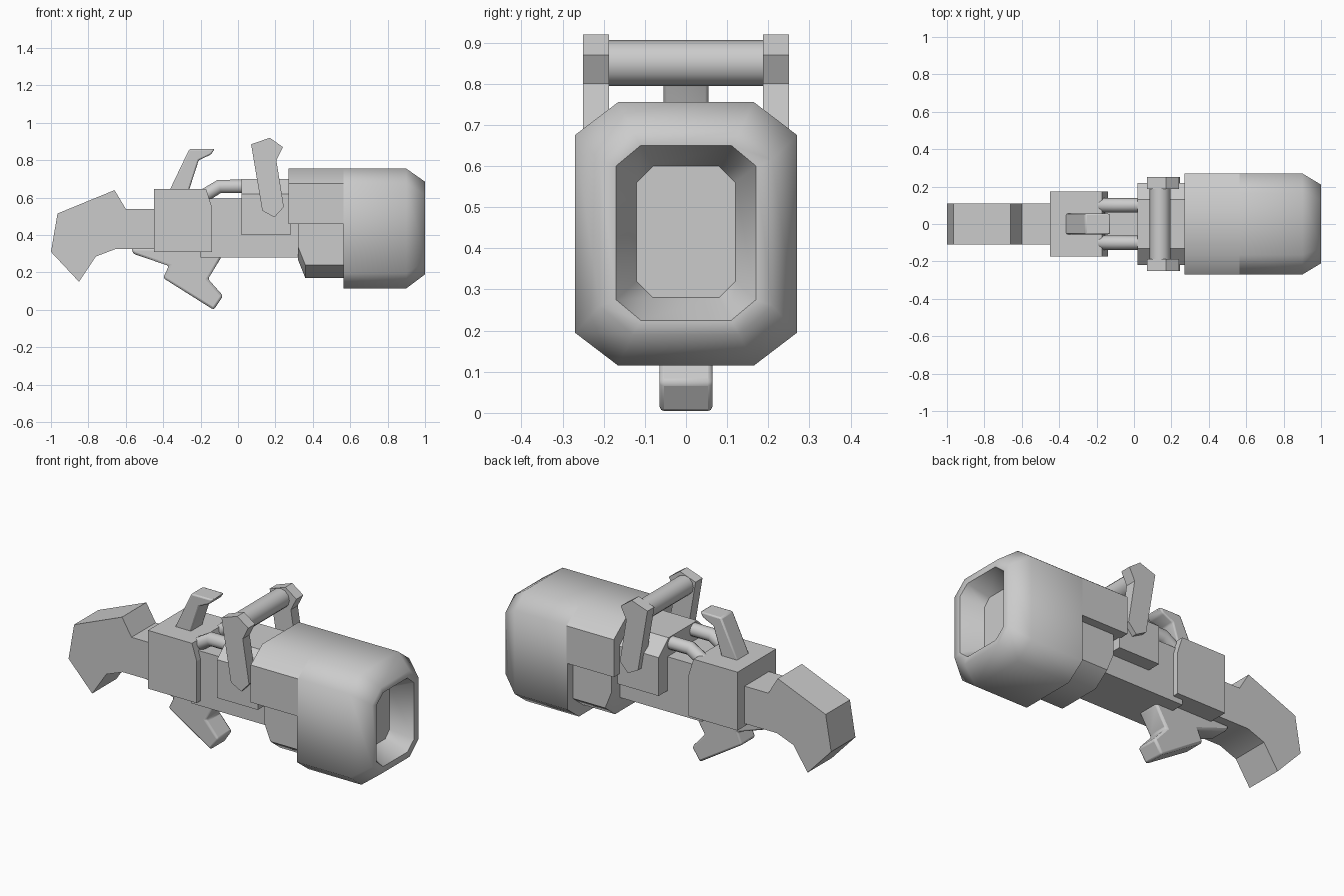
import bpy, bmesh, math
from mathutils import Vector

cube = bpy.data.objects.get("Cube")
if cube:
    bpy.data.objects.remove(cube, do_unlink=True)

grey = bpy.data.materials.new("plain grey")
grey.use_nodes = True
grey.diffuse_color = (0.6, 0.6, 0.6, 1)
bsdf = next(n for n in grey.node_tree.nodes if n.type == 'BSDF_PRINCIPLED')
bsdf.inputs["Base Color"].default_value = (0.6, 0.6, 0.6, 1)
bsdf.inputs["Roughness"].default_value = 0.6


def loft(name, rings, angle=0, bevel=0):
    """Skin equal-length rings of points and cap both ends."""
    bm = bmesh.new()
    vs = [[bm.verts.new(p) for p in ring] for ring in rings]
    n = len(vs[0])
    for a, b in zip(vs, vs[1:]):
        for i in range(n):
            j = (i + 1) % n
            bm.faces.new((a[i], a[j], b[j], b[i]))
    bm.faces.new(vs[0])
    bm.faces.new(vs[-1])
    bmesh.ops.recalc_face_normals(bm, faces=bm.faces)
    mesh = bpy.data.meshes.new(name)
    bm.to_mesh(mesh)
    bm.free()
    mesh.materials.append(grey)
    obj = bpy.data.objects.new(name, mesh)
    bpy.context.collection.objects.link(obj)
    if bevel:
        mod = obj.modifiers.new("soft edges", 'BEVEL')
        mod.width = bevel
        mod.segments = 2
        mod.limit_method = 'ANGLE'
    if angle:
        bpy.ops.object.select_all(action='DESELECT')
        obj.select_set(True)
        bpy.context.view_layer.objects.active = obj
        bpy.ops.object.shade_smooth_by_angle(angle=math.radians(angle))
    return obj


def prism(name, profile, y0, y1, angle=0, bevel=0):
    """Side profile (x, z) extruded between two y values."""
    return loft(name, [[(x, y, z) for x, z in profile] for y in (y0, y1)], angle, bevel)


def octagon(x, w, z0, z1, cy, cz):
    half = [(w - cy, z0), (w, z0 + cz), (w, z1 - cz), (w - cy, z1)]
    return [(x, y, z) for y, z in half] + [(x, -y, z) for y, z in reversed(half)]


def arch(x, w, z0, z1, cy, cz):
    """Section with flat end at z0 and chamfered corners towards z1."""
    s = 1 if z1 > z0 else -1
    half = [(w, z0), (w, z1 - s * cz), (w - cy, z1)]
    return [(x, y, z) for y, z in half] + [(x, -y, z) for y, z in reversed(half)]


def tube(name, path, r, sides=10):
    """Round tube along a path lying in a plane of constant x or y."""
    pts = [Vector(p) for p in path]
    normal = Vector((0, 1, 0)) if abs((pts[1] - pts[0]).y) < 1e-6 else Vector((1, 0, 0))
    rings = []
    for i, p in enumerate(pts):
        d = (pts[min(i + 1, len(pts) - 1)] - pts[max(i - 1, 0)]).normalized()
        side = d.cross(normal)
        rings.append([p + r * (math.cos(t) * normal + math.sin(t) * side)
                      for t in (2 * math.pi * k / sides for k in range(sides))])
    return loft(name, rings, 50)


# Large front housing with a tapered rim and a recessed mouth
loft("front_housing", [
    octagon(0.565, 0.27, 0.115, 0.755, 0.105, 0.08),
    octagon(0.90, 0.27, 0.115, 0.755, 0.105, 0.08),
    octagon(1.00, 0.21, 0.19, 0.685, 0.08, 0.07),
    octagon(1.00, 0.17, 0.225, 0.65, 0.06, 0.05),
    octagon(0.88, 0.12, 0.28, 0.60, 0.04, 0.04)], 60)
loft("housing_rear_hood", [arch(x, 0.27, 0.46, 0.755, 0.105, 0.08) for x in (0.27, 0.57)], 50)
loft("lower_block", [
    arch(0.32, 0.22, 0.47, 0.27, 0.09, 0.07),
    arch(0.36, 0.22, 0.47, 0.17, 0.09, 0.07),
    arch(0.57, 0.22, 0.47, 0.17, 0.09, 0.07)], 50)

# Receiver, collar and rear block
prism("receiver", [(-0.2, 0.28), (0.57, 0.28), (0.57, 0.595), (-0.2, 0.595)], -0.14, 0.14)
loft("collar", [arch(x, 0.22, 0.40, 0.70, 0.09, 0.08) for x in (0.02, 0.28)])
prism("rear_block", [(-0.45, 0.31), (-0.14, 0.31), (-0.14, 0.55), (-0.17, 0.645),
                     (-0.45, 0.645)], -0.175, 0.175)

# Shoulder stock
prism("stock", [(-1, 0.31), (-0.965, 0.515), (-0.66, 0.64), (-0.6, 0.54), (-0.44, 0.54),
                (-0.44, 0.325), (-0.655, 0.325), (-0.76, 0.285), (-0.85, 0.15)], -0.11, 0.11, 28)

# Grip under the rear block, with its backward tang
prism("grip", [(-0.57, 0.33), (-0.56, 0.30), (-0.37, 0.235), (-0.40, 0.17), (-0.13, 0.0),
               (-0.08, 0.075), (-0.16, 0.165), (-0.09, 0.28), (-0.09, 0.33)],
      -0.065, 0.065, 60, 0.012)

# Hooked lever on top of the rear block
prism("top_lever", [(-0.37, 0.63), (-0.26, 0.86), (-0.125, 0.86), (-0.145, 0.83),
                    (-0.21, 0.80), (-0.265, 0.63)], -0.055, 0.055, 60, 0.008)

# Pair of bent pipes, and the side plates of the carrying handle
plate = [(0.07, 0.885), (0.17, 0.92), (0.24, 0.87), (0.205, 0.80),
         (0.245, 0.55), (0.195, 0.495), (0.13, 0.53)]
for side, s in (("left", 1), ("right", -1)):
    y = s * 0.1
    tube(side + "_pipe", [(0.04, y, 0.66), (-0.10, y, 0.66), (-0.19, y, 0.605)], 0.038)
    prism(side + "_handle_plate", plate, s * 0.187, s * 0.25)

tube("handle_bar", [(0.14, -0.2, 0.85), (0.14, 0.2, 0.85)], 0.056, 12)
